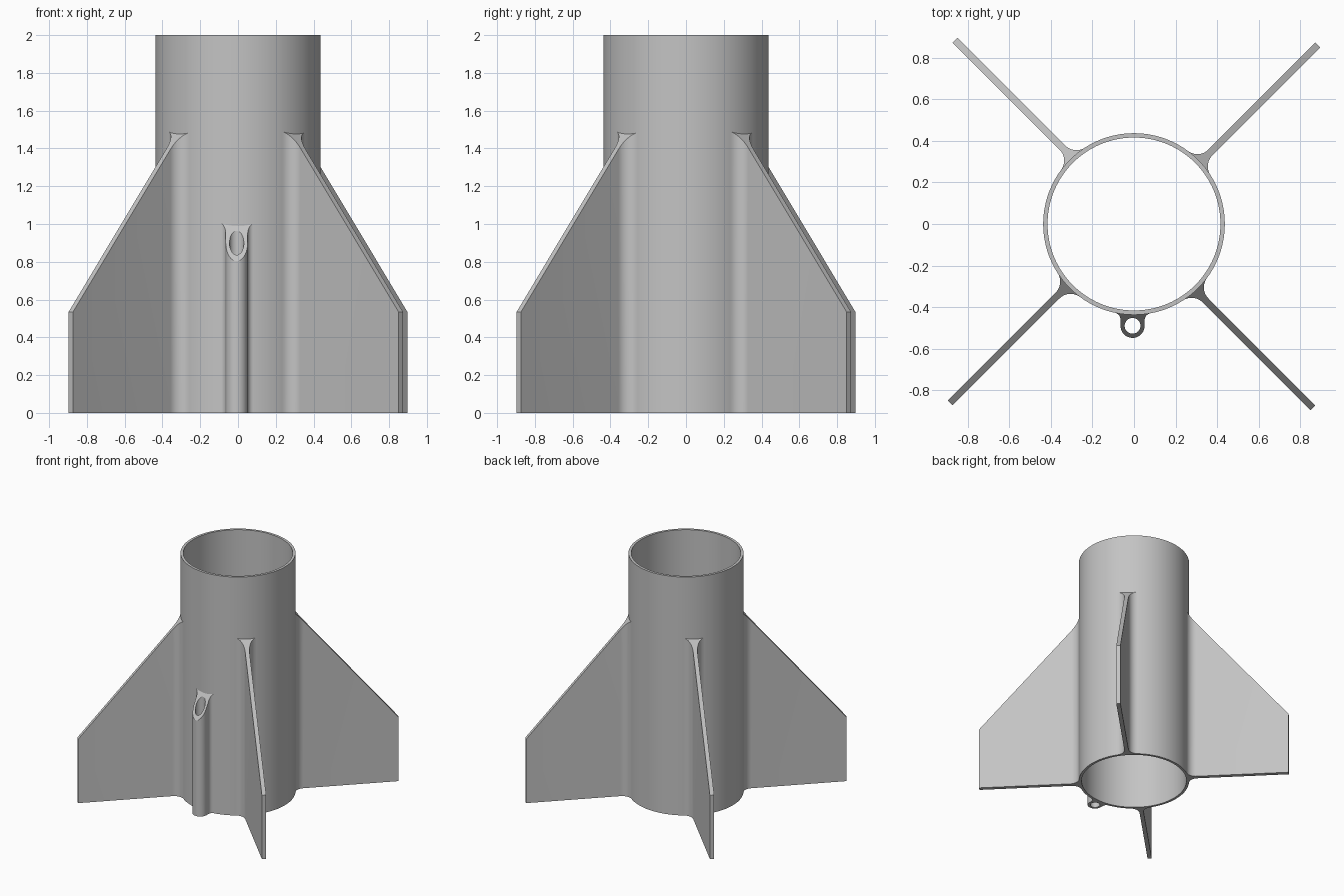
import bpy
import bmesh
from math import sin, cos, asin, pi, radians
from mathutils import Matrix

cube = bpy.data.objects.get("Cube")
if cube:
    bpy.data.objects.remove(cube, do_unlink=True)

TUBE_R, BORE_R, HEIGHT = 0.437, 0.416, 2.0

grey = bpy.data.materials.new("light_grey")
grey.use_nodes = True
colour = (0.55, 0.55, 0.55, 1)
grey.diffuse_color = colour
grey.node_tree.nodes["Principled BSDF"].inputs["Base Color"].default_value = colour


def arc(cx, cy, r, a0, a1, n):
    """Points on an arc, both ends included."""
    return [(cx + r * cos(a0 + (a1 - a0) * i / n),
             cy + r * sin(a0 + (a1 - a0) * i / n)) for i in range(n + 1)]


def circle(cx, cy, r, n):
    return arc(cx, cy, r, 0, 2 * pi, n)[:-1]


def fillet(side, r):
    """Concave curve from a radial wall offset by side onto the tube."""
    a = asin((side + r) / (TUBE_R + r))
    return arc((TUBE_R + r) * cos(a), side + r, r, -pi / 2, a - pi, 12)


def flip(points):
    return [(x, -y) for x, y in reversed(points)]


def prism(name, loops, top, angle=0):
    """Upright solid from plan loops (outer, then holes); top gives z from x."""
    bm = bmesh.new()
    rims = ([], [])
    for loop in loops:
        low = [bm.verts.new((x, y, 0)) for x, y in loop]
        high = [bm.verts.new((x, y, top(x))) for x, y in loop]
        for i in range(len(loop)):
            j = (i + 1) % len(loop)
            bm.faces.new((low[i], low[j], high[j], high[i]))
            for rim, vs in zip(rims, (low, high)):
                rim.append(bm.edges.get((vs[i], vs[j])))
    for rim in rims:
        bmesh.ops.triangle_fill(bm, edges=rim, use_beauty=True)
    bmesh.ops.recalc_face_normals(bm, faces=bm.faces)
    bm.transform(Matrix.Rotation(angle, 4, "Z"))
    mesh = bpy.data.meshes.new(name)
    bm.to_mesh(mesh)
    bm.free()
    mesh.materials.append(grey)
    obj = bpy.data.objects.new(name, mesh)
    bpy.context.collection.objects.link(obj)
    bpy.ops.object.select_all(action="DESELECT")
    obj.select_set(True)
    bpy.context.view_layer.objects.active = obj
    bpy.ops.object.shade_smooth_by_angle(angle=radians(30))
    return obj


# Open body tube
prism("body_tube", [circle(0, 0, TUBE_R, 128), circle(0, 0, BORE_R, 128)],
      lambda x: HEIGHT)

# Four swept fins, each with one face on the radial plane, filleted at the root
TIP, THICK, TIP_Z, SLOPE, ROOT_FILLET = 1.235, 0.033, 0.535, 1.18, 0.075
fin_plan = ([(TIP, -THICK), (TIP, 0)] + fillet(0, ROOT_FILLET)
            + flip(fillet(THICK, ROOT_FILLET)))
names = ("back_left_fin", "back_right_fin", "front_right_fin", "front_left_fin")
for i, name in enumerate(names):
    prism(name, [fin_plan], lambda x: TIP_Z + (TIP - x) * SLOPE,
          pi / 4 + i * pi / 2)

# Guide tube on the front, blended into the body and cut at a slant
LUG_X, LUG_T, LUG_R, LUG_BORE, LUG_FILLET = 0.49, -0.007, 0.058, 0.038, 0.034
lug_plan = (arc(LUG_X, LUG_T, LUG_R, -pi / 2, pi / 2, 24)
            + fillet(LUG_R + LUG_T, LUG_FILLET)
            + flip(fillet(LUG_R - LUG_T, LUG_FILLET)))
prism("guide_tube", [lug_plan, circle(LUG_X, LUG_T, LUG_BORE, 40)],
      lambda x: 1 - (x - 0.43) * 1.67, -pi / 2)
